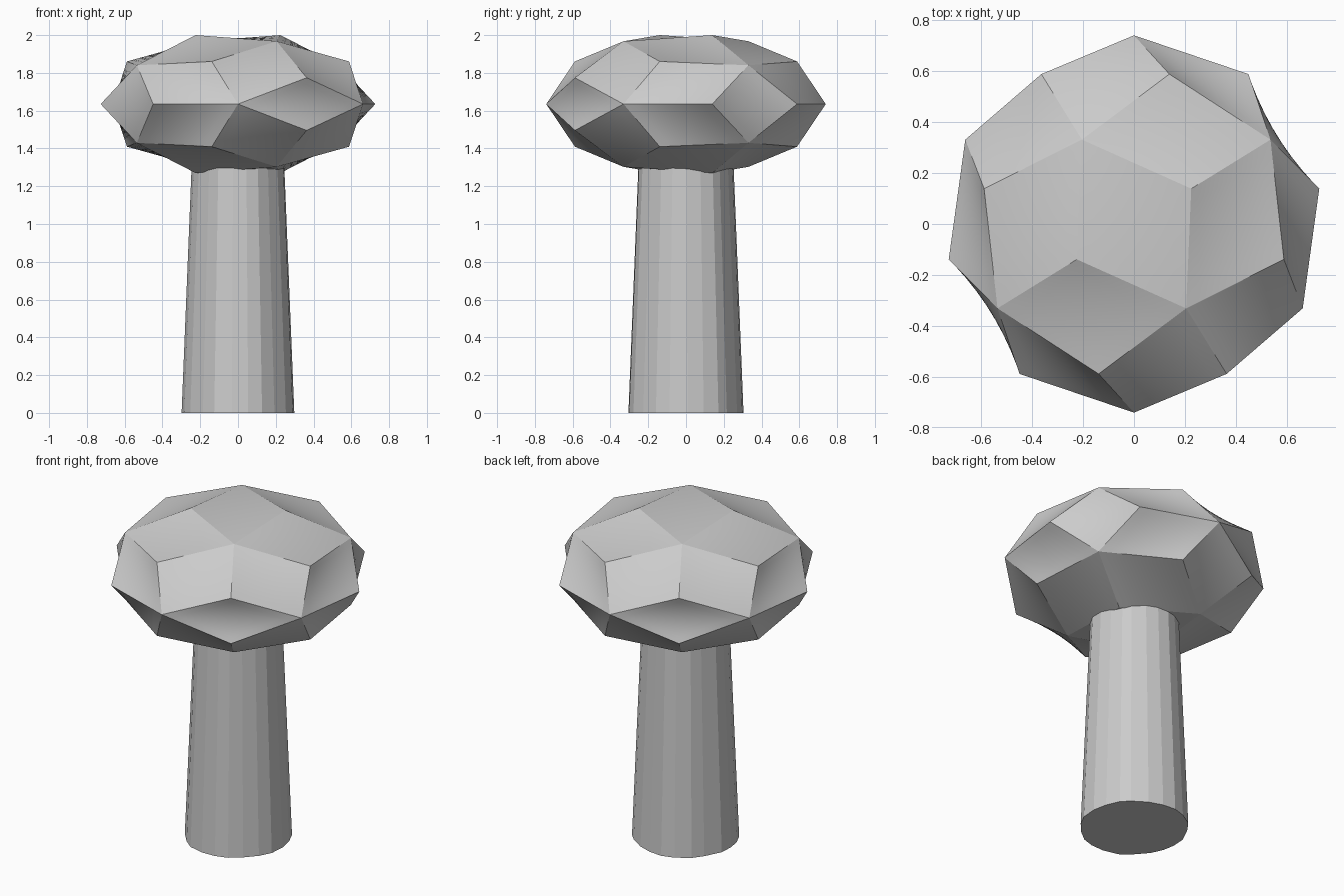
import bpy, bmesh, math, random
from mathutils import Vector

if "Cube" in bpy.data.objects:
    bpy.data.objects.remove(bpy.data.objects["Cube"])

random.seed(4)

def add_object(name, bm):
    bmesh.ops.recalc_face_normals(bm, faces=bm.faces[:])
    me = bpy.data.meshes.new(name)
    bm.to_mesh(me)
    bm.free()
    ob = bpy.data.objects.new(name, me)
    bpy.context.collection.objects.link(ob)
    return ob

# Canopy: thirty rhombic patches over a flattened sphere, poles along y
R, ZC, FLAT = 0.74, 1.635, 0.528
ico = bmesh.new()
ring_y = 1 / math.sqrt(5)
ico.verts.new((0, 1, 0))
ico.verts.new((0, -1, 0))
for k in range(10):
    a = math.radians(36 * k)
    y = -ring_y if k % 2 == 0 else ring_y
    ico.verts.new((2 * ring_y * math.cos(a), y, 2 * ring_y * math.sin(a)))
bmesh.ops.convex_hull(ico, input=ico.verts[:])

def place(v):
    v = v.normalized() * R
    return Vector((v.x, v.y, ZC + v.z * FLAT))

canopy = bmesh.new()
for e in ico.edges:
    f, g = e.link_faces
    a, b = e.verts
    ring = [a.co, f.calc_center_median(), b.co, g.calc_center_median()]
    canopy.faces.new([canopy.verts.new(place(p)) for p in ring])
ico.free()
bmesh.ops.remove_doubles(canopy, verts=canopy.verts[:], dist=0.001)
for f in canopy.faces:
    f.smooth = True
for e in canopy.edges:
    e.smooth = False          # crisp borders between the curved patches
crown = add_object("tree_canopy", canopy)
sub = crown.modifiers.new("patches", 'SUBSURF')
sub.subdivision_type = 'SIMPLE'
sub.levels = sub.render_levels = 3

# Trunk: tapered, slightly uneven bark facets
SIDES, TOP = 22, 1.45
trunk = bmesh.new()
bark = [random.uniform(-0.008, 0.006) for _ in range(SIDES)]
turn = [random.uniform(-0.05, 0.05) for _ in range(SIDES)]
rings = []
for z, r in ((0, 0.303), (TOP, 0.244)):
    ring = []
    for i in range(SIDES):
        a = 2 * math.pi * i / SIDES + turn[i]
        rr = r + bark[i]
        ring.append(trunk.verts.new((rr * math.cos(a), rr * math.sin(a), z)))
    rings.append(ring)
for i in range(SIDES):
    j = (i + 1) % SIDES
    trunk.faces.new((rings[0][i], rings[0][j], rings[1][j], rings[1][i]))
trunk.faces.new(rings[0][::-1])
trunk.faces.new(rings[1])
add_object("tree_trunk", trunk)
